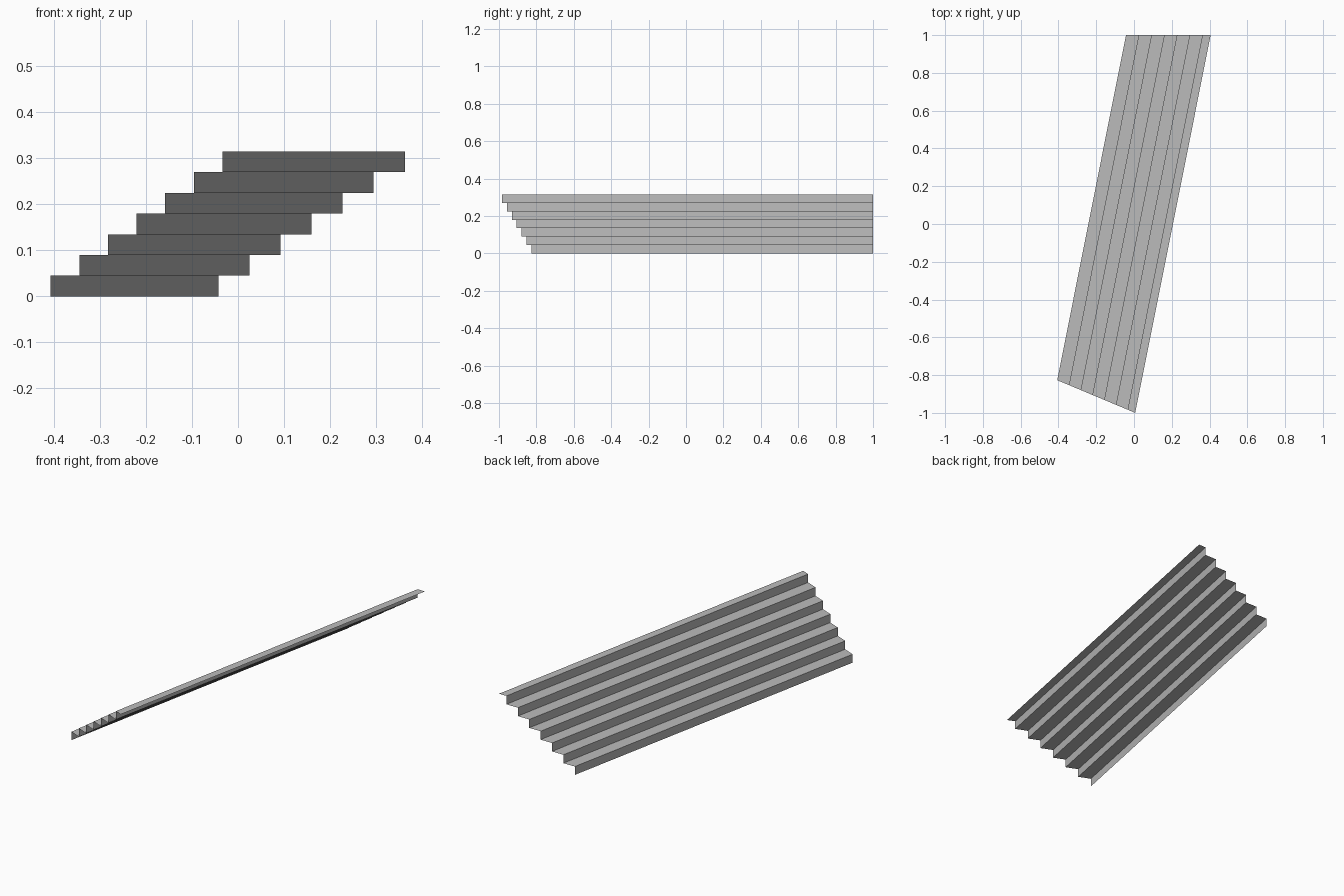
import bpy
import bmesh
from mathutils import Vector

cube = bpy.data.objects.get("Cube")
if cube:
    bpy.data.objects.remove(cube, do_unlink=True)

grey = bpy.data.materials.new("plain grey")
grey.use_nodes = True
colour = (0.5, 0.5, 0.5, 1)
grey.diffuse_color = colour
grey.node_tree.nodes["Principled BSDF"].inputs["Base Color"].default_value = colour

STEPS = 7
RISE = 0.0449
LAST_TREAD = 0.65  # the top tread is shallower

# Lowest step edge at the slanted front end and at the straight back end
front_start, front_step = Vector((-0.4065, -0.827, 0)), Vector((0.0621, -0.026, 0))
back_start, back_step = Vector((-0.0424, 1, 0)), Vector((0.0674, 0, 0))


def edge_points(along, level):
    """Front and back ends of one step edge."""
    up = Vector((0, 0, level * RISE))
    return (front_start + front_step * along + up,
            back_start + back_step * along + up)


# Zigzag of risers and treads, as an open folded sheet
profile = [(0, 0)]
for i in range(STEPS):
    run = i + 1 if i < STEPS - 1 else i + LAST_TREAD
    profile += [(i, i + 1), (run, i + 1)]

bm = bmesh.new()
rows = [[bm.verts.new(p) for p in edge_points(*point)] for point in profile]
for (a, b), (c, d) in zip(rows, rows[1:]):
    bm.faces.new((a, c, d, b))

mesh = bpy.data.meshes.new("stepped_seating")
bm.to_mesh(mesh)
bm.free()
mesh.materials.append(grey)
stand = bpy.data.objects.new("stepped_seating", mesh)
bpy.context.collection.objects.link(stand)
